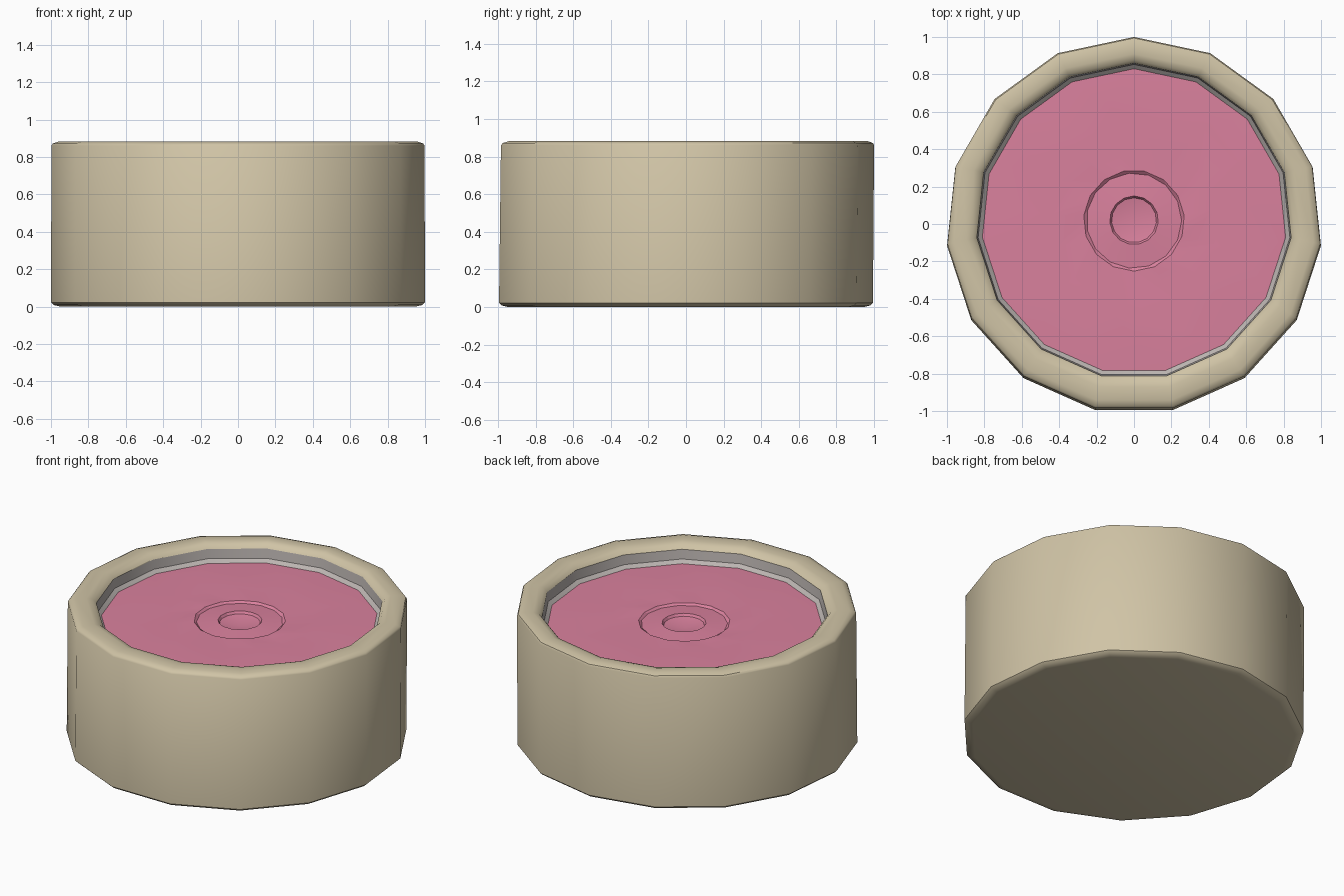
import bpy, bmesh, math

if "Cube" in bpy.data.objects:
    bpy.data.objects.remove(bpy.data.objects["Cube"])

N = 15  # sides


def material(name, rgb):
    m = bpy.data.materials.new(name)
    m.diffuse_color = (*rgb, 1)
    m.use_nodes = True
    m.node_tree.nodes["Principled BSDF"].inputs["Base Color"].default_value = m.diffuse_color
    return m


def lathe(name, profile, mat, cap_start=False, angle=30):
    """Profile rows: radius, z, twist in degrees, centre y, sawtooth height."""
    bm = bmesh.new()
    rings = []
    for r, z, twist, cy, saw in profile:
        count = N
        ring = []
        for i in range(count):
            a = math.radians(90 + twist + i * 360 / N)
            ring.append(bm.verts.new((r * math.cos(a), cy + r * math.sin(a), z + saw * (i % 2))))
        rings.append(ring)
    for lo, hi in zip(rings, rings[1:]):
        for i in range(N):
            j = (i + 1) % N
            bm.faces.new((lo[i], lo[j], hi[j], hi[i]))
    if cap_start:
        bm.faces.new(rings[0][::-1])
    else:
        # close the last ring with a fan to its centre
        r, z, t, cy, s = profile[-1]
        c = bm.verts.new((0, cy, z - 0.02))
        for i in range(N):
            bm.faces.new((rings[-1][i], rings[-1][(i + 1) % N], c))
    me = bpy.data.meshes.new(name)
    bm.to_mesh(me)
    bm.free()
    ob = bpy.data.objects.new(name, me)
    bpy.context.collection.objects.link(ob)
    me.materials.append(mat)
    bpy.ops.object.select_all(action='DESELECT')
    ob.select_set(True)
    bpy.context.view_layer.objects.active = ob
    bpy.ops.object.shade_smooth_by_angle(angle=math.radians(angle))
    return ob


tan = material("tan", (0.63, 0.55, 0.38))
grey = material("grey", (0.5, 0.46, 0.44))
pink = material("pink", (0.70, 0.22, 0.34))

# outer wall, chamfered foot and rounded lip
lathe("cup_body", [
    (0.955, 0.0, 0, -0.011, 0),
    (0.99, 0.008, 0, -0.011, 0),
    (1.005, 0.022, 0, -0.011, 0),
    (1.003, 0.86, 0, -0.003, 0),
    (0.995, 0.872, 0, -0.001, 0),
    (0.965, 0.882, 0, 0.002, 0),
    (0.90, 0.882, 0, 0.01, 0),
    (0.865, 0.873, 0, 0.012, 0),
    (0.845, 0.85, 0, 0.015, 0),
], tan, cap_start=True, angle=40)

# inner wall with a small step above the filling, and hidden floor
lathe("cup_lining", [
    (0.845, 0.85, 0, 0.015, 0),
    (0.838, 0.79, 0, 0.015, 0),
    (0.815, 0.77, 0, 0.015, 0),
    (0.805, 0.72, 0, 0.015, 0),
], grey)

# swirled filling
lathe("swirl_filling", [
    (0.818, 0.770, 0, 0.015, 0),
    (0.640, 0.776, -12, 0.015, 0),
    (0.450, 0.768, -34, 0.017, 0.012),
    (0.270, 0.774, -60, 0.018, 0),
    (0.255, 0.762, -66, 0.018, 0),
    (0.130, 0.770, -72, 0.02, 0),
    (0.120, 0.755, -72, 0.02, 0),
], pink, angle=12)
